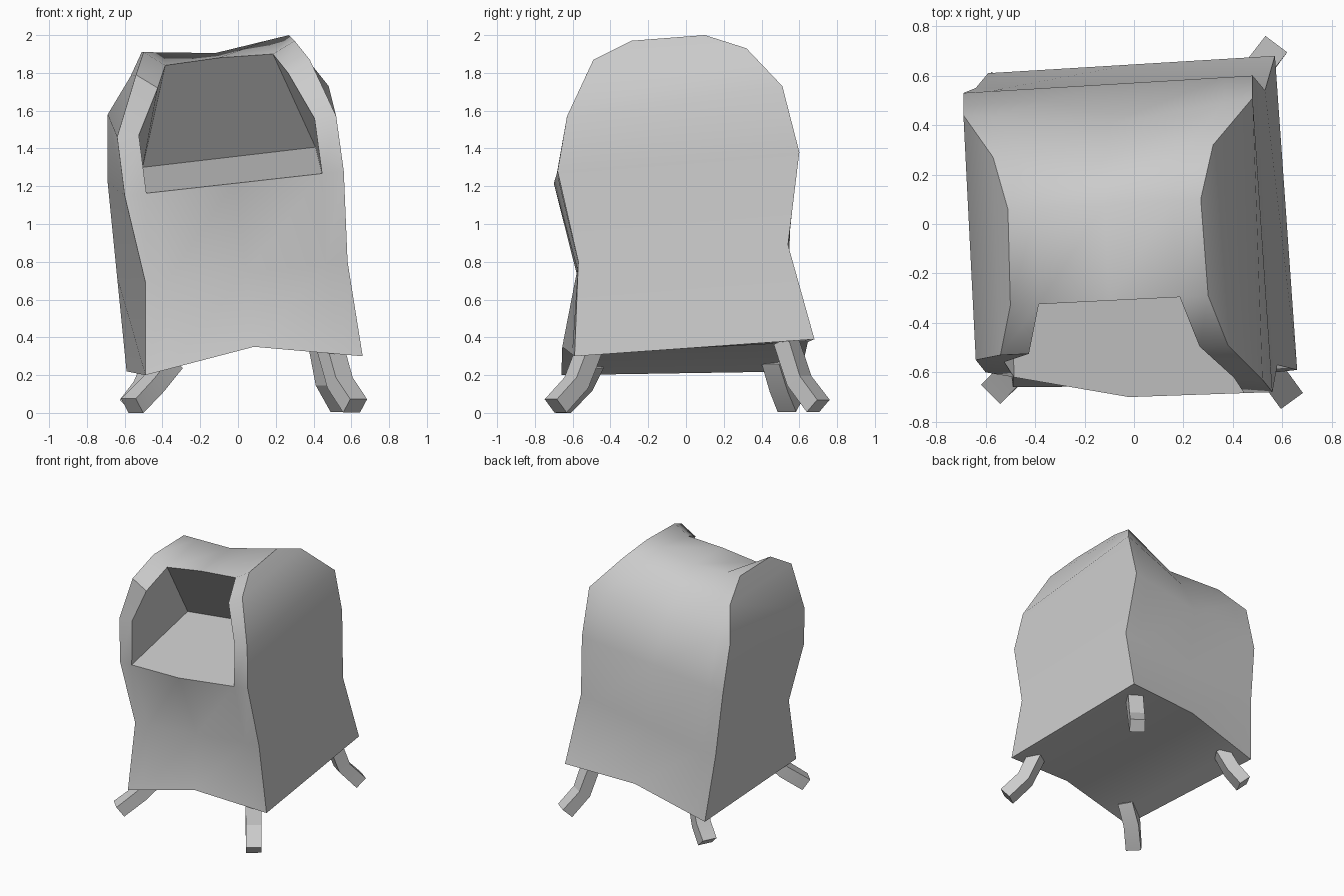
import bpy
import bmesh
import math
from mathutils import Vector

default_cube = bpy.data.objects.get("Cube")
if default_cube:
    bpy.data.objects.remove(default_cube, do_unlink=True)

# One plain grey for everything
grey = bpy.data.materials.new("plain grey")
grey.use_nodes = True
grey_colour = (0.6, 0.6, 0.6, 1.0)
grey.diffuse_color = grey_colour
grey.node_tree.nodes["Principled BSDF"].inputs["Base Color"].default_value = grey_colour


def finish(name, mesh_data, smooth_angle):
    """Turn a bmesh into a shaded object with the grey material."""
    bmesh.ops.recalc_face_normals(mesh_data, faces=mesh_data.faces[:])
    mesh = bpy.data.meshes.new(name)
    mesh_data.to_mesh(mesh)
    mesh_data.free()
    mesh.materials.append(grey)
    shape = bpy.data.objects.new(name, mesh)
    bpy.context.collection.objects.link(shape)
    bpy.ops.object.select_all(action="DESELECT")
    shape.select_set(True)
    bpy.context.view_layer.objects.active = shape
    bpy.ops.object.shade_smooth_by_angle(angle=math.radians(smooth_angle))
    return shape


# Side outlines, from the front bottom corner over the roof to the back bottom corner
right_outline = [
    (-.49, -.66, .2), (-.49, -.57, .69), (-.6, -.6, 1.15), (-.64, -.55, 1.46),
    (-.54, -.53, 1.79), (-.5, -.33, 1.91), (-.51, .06, 1.91), (-.57, .27, 1.78),
    (-.69, .44, 1.58), (-.69, .53, 1.22), (-.64, .55, .72), (-.59, .61, .22)]
left_outline = [
    (.66, -.59, .3), (.58, -.57, .8), (.56, -.68, 1.28), (.52, -.63, 1.57),
    (.38, -.49, 1.87), (.3, -.29, 1.97), (.27, .1, 2), (.32, .32, 1.93),
    (.48, .51, 1.73), (.48, .6, 1.38), (.53, .54, .89), (.57, .68, .39)]

SHELF_ROW, LINTEL_ROW = 2, 5
RIM_WIDTH = 0.115

# How far the middle of a row strays from the straight line between the sides
middle_shift = {0: (0, -.03, .1), 2: (0, -.06, 0), 5: (0, 0, -.06), 6: (0, 0, -.05),
                7: (0, -.04, -.08), 8: (0, -.07, -.06), 11: (0, 0, .07)}


def row_points(index):
    """Five points across the body: side, rim, middle, rim, side."""
    right, left = Vector(right_outline[index]), Vector(left_outline[index])
    middle = (right + left) / 2 + Vector(middle_shift.get(index, (0, 0, 0)))
    rims = []
    for side in (right, left):
        rim = side.lerp(middle, RIM_WIDTH / abs(middle.x - side.x))
        if index in (LINTEL_ROW - 1, LINTEL_ROW):
            rim.z = side.z - 0.07
        rims.append(rim)
    return [right, rims[0], middle, rims[1], left]


# Body: a strip of rows wrapped front to back, with the opening left out
body = bmesh.new()
grid = []
for index in range(len(left_outline)):
    opening = SHELF_ROW < index < LINTEL_ROW
    grid.append([None if opening and column == 2 else body.verts.new(point)
                 for column, point in enumerate(row_points(index))])

for index, row in enumerate(grid):
    following = grid[(index + 1) % len(grid)]
    for column in range(4):
        if SHELF_ROW <= index < LINTEL_ROW and column in (1, 2):
            continue
        body.faces.new((row[column], row[column + 1],
                        following[column + 1], following[column]))

# Side panels: bands running from the front edge to the back edge
for column in (0, 4):
    edge = [row[column] for row in grid]
    for low in range(len(edge) // 2 - 1):
        body.faces.new((edge[low], edge[low + 1], edge[-low - 2], edge[-low - 1]))

# Opening: shelf and ceiling meet in one edge deep inside
back_right = body.verts.new((-.505, .1, 1.3))
back_left = body.verts.new((.41, .1, 1.407))
for index in (SHELF_ROW, LINTEL_ROW):
    body.faces.new(grid[index][1:4] + [back_left, back_right])
for column, back in ((1, back_right), (3, back_left)):
    jamb = [grid[index][column] for index in range(SHELF_ROW, LINTEL_ROW + 1)]
    body.faces.new(jamb + [back])
finish("body", body, 48)


def make_leg(name, path, width=0.11, depth=0.095):
    """Sweep a square section along a bent path from the foot to the hip."""
    leg = bmesh.new()
    points = [Vector(point) for point in path]
    rings = []
    for index, point in enumerate(points):
        ahead = points[min(index + 1, len(points) - 1)]
        behind = points[max(index - 1, 0)]
        along = (ahead - behind).normalized()
        across = along.cross(Vector((0, 0, 1))).normalized()
        out = across.cross(along)
        rings.append([leg.verts.new(point + across * (u * width / 2) + out * (v * depth / 2))
                      for u, v in ((-1, -1), (1, -1), (1, 1), (-1, 1))])
    for lower, upper in zip(rings, rings[1:]):
        for k in range(4):
            n = (k + 1) % 4
            leg.faces.new((lower[k], lower[n], upper[n], upper[k]))
    leg.faces.new(rings[0])
    leg.faces.new(rings[-1])
    return finish(name, leg, 20)


# Four splayed legs with a slight knee
make_leg("front_right_leg", [(-.56, -.67, .037), (-.45, -.56, .15), (-.35, -.5, .27)])
make_leg("front_left_leg", [(.62, -.69, .037), (.54, -.58, .16), (.49, -.51, .34)])
make_leg("back_left_leg", [(.555, .7, .037), (.48, .6, .17), (.44, .53, .38)])
make_leg("back_right_leg", [(-.57, .55, .037), (-.49, .51, .14), (-.43, .47, .28)])
